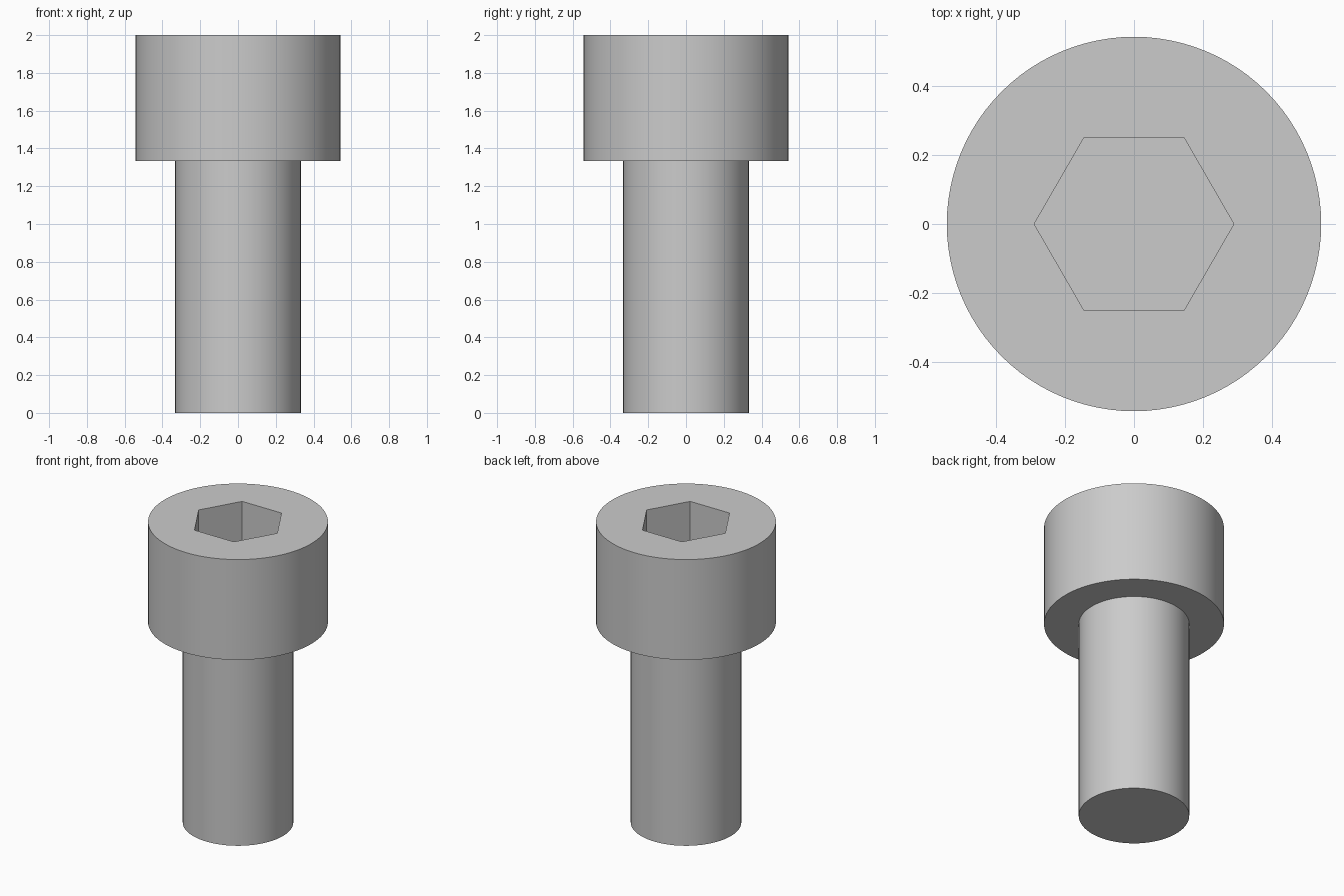
import bpy
import bmesh
import math
from mathutils import Matrix, Vector

cube = bpy.data.objects.get("Cube")
if cube:
    bpy.data.objects.remove(cube, do_unlink=True)

SEGMENTS = 96
SHANK_RADIUS, HEAD_RADIUS = 0.333, 0.542
HEAD_BASE, TOP = 1.333, 2.0
SOCKET_RADIUS, SOCKET_DEPTH = 0.289, 0.333

steel = bpy.data.materials.new("grey_steel")
steel.use_nodes = True
steel.diffuse_color = (0.6, 0.6, 0.6, 1)
steel.node_tree.nodes["Principled BSDF"].inputs["Base Color"].default_value = (0.6, 0.6, 0.6, 1)


def add_object(name, bm):
    bmesh.ops.recalc_face_normals(bm, faces=bm.faces)
    mesh = bpy.data.meshes.new(name)
    bm.to_mesh(mesh)
    bm.free()
    mesh.materials.append(steel)
    obj = bpy.data.objects.new(name, mesh)
    bpy.context.collection.objects.link(obj)
    return obj


# Shank and head: one turned profile
bm = bmesh.new()
profile = [(SHANK_RADIUS, 0), (SHANK_RADIUS, HEAD_BASE), (HEAD_RADIUS, HEAD_BASE), (HEAD_RADIUS, TOP)]
verts = [bm.verts.new((r, 0, z)) for r, z in profile]
edges = [bm.edges.new(pair) for pair in zip(verts, verts[1:])]
bmesh.ops.spin(bm, geom=verts + edges, cent=Vector(), axis=(0, 0, 1),
               angle=math.tau, steps=SEGMENTS, use_merge=True)
bmesh.ops.remove_doubles(bm, verts=bm.verts, dist=1e-5)
bmesh.ops.holes_fill(bm, edges=[e for e in bm.edges if e.is_boundary], sides=0)
bolt = add_object("socket_head_bolt", bm)

# Hexagonal socket: prism cut down into the head
bm = bmesh.new()
bmesh.ops.create_cone(bm, cap_ends=True, segments=6, radius1=SOCKET_RADIUS, radius2=SOCKET_RADIUS,
                      depth=SOCKET_DEPTH * 2,
                      matrix=Matrix.Translation((0, 0, TOP)) @ Matrix.Rotation(math.pi / 2, 4, "Z"))
# Put one corner exactly on the x axis
corner = max(bm.verts, key=lambda v: v.co.x).co
bmesh.ops.rotate(bm, verts=bm.verts, cent=Vector(),
                 matrix=Matrix.Rotation(-math.atan2(corner.y, corner.x), 3, "Z"))
cutter = add_object("socket_cutter", bm)
cutter.hide_render = True

cut = bolt.modifiers.new("hex_socket", "BOOLEAN")
cut.operation = "DIFFERENCE"
cut.solver = "EXACT"
cut.object = cutter
bpy.ops.object.select_all(action="DESELECT")
bolt.select_set(True)
bpy.context.view_layer.objects.active = bolt
bpy.ops.object.modifier_apply(modifier=cut.name)
bpy.data.objects.remove(cutter, do_unlink=True)

# Smooth round walls, crisp rims and socket
bpy.ops.object.shade_smooth_by_angle(angle=math.radians(30))
